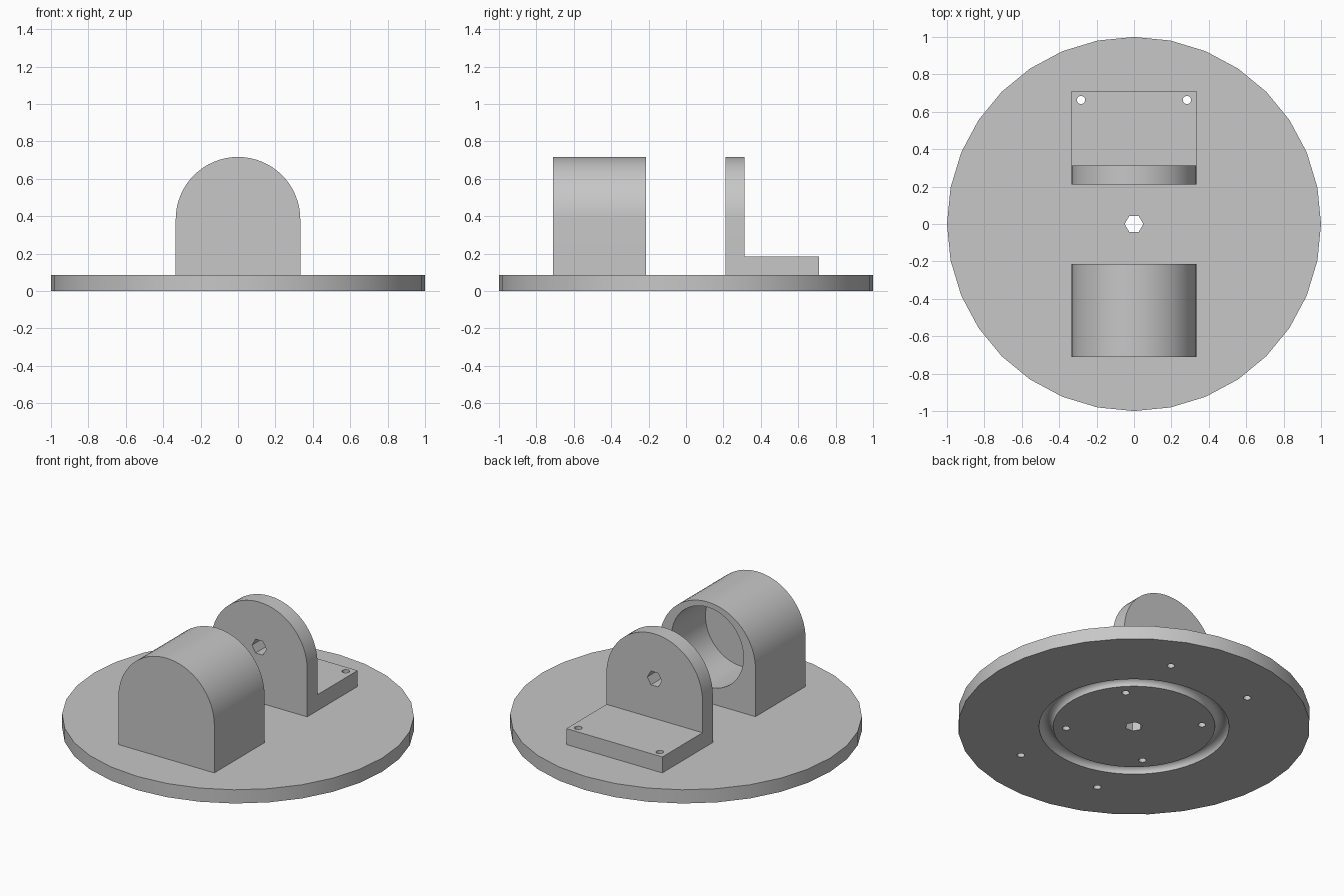
import bpy, bmesh
from math import pi, sin, cos, radians

cube = bpy.data.objects.get("Cube")
if cube:
    bpy.data.objects.remove(cube, do_unlink=True)

grey = bpy.data.materials.new("plain grey")
grey.use_nodes = True
grey.diffuse_color = (0.57, 0.57, 0.57, 1)
grey.node_tree.nodes["Principled BSDF"].inputs["Base Color"].default_value = grey.diffuse_color

BASE_TOP = 0.086      # top of the round base
HALF = 0.333          # half width of the arches
ARCH_Z = 0.384        # where the arches turn round
AXIS_Z = 0.434        # height of the bore and shaft hole
FOOT_TOP = 0.186


def circle(r, sides, cx=0, cy=0):
    return [(cx + r * cos(2 * pi * i / sides), cy + r * sin(2 * pi * i / sides))
            for i in range(sides)]


def arch():
    top = [(HALF * cos(pi * i / 32), ARCH_Z + HALF * sin(pi * i / 32)) for i in range(33)]
    return [(-HALF, BASE_TOP), (HALF, BASE_TOP)] + top


def prism(name, outline, start, end, along="z"):
    """Extrude an xy outline along z, or an xz outline along y."""
    bm = bmesh.new()
    place = (lambda p, t: (p[0], p[1], t)) if along == "z" else (lambda p, t: (p[0], t, p[1]))
    low = [bm.verts.new(place(p, start)) for p in outline]
    high = [bm.verts.new(place(p, end)) for p in outline]
    bm.faces.new(low)
    bm.faces.new(high)
    n = len(outline)
    for i in range(n):
        j = (i + 1) % n
        bm.faces.new((low[i], low[j], high[j], high[i]))
    bmesh.ops.recalc_face_normals(bm, faces=bm.faces)
    mesh = bpy.data.meshes.new(name)
    bm.to_mesh(mesh)
    bm.free()
    mesh.materials.append(grey)
    ob = bpy.data.objects.new(name, mesh)
    bpy.context.collection.objects.link(ob)
    return ob


def select(ob):
    bpy.ops.object.select_all(action="DESELECT")
    ob.select_set(True)
    bpy.context.view_layer.objects.active = ob


def combine(target, tool, operation="DIFFERENCE"):
    select(target)
    mod = target.modifiers.new("combine", "BOOLEAN")
    mod.operation = operation
    mod.solver = "EXACT"
    mod.object = tool
    bpy.ops.object.modifier_apply(modifier=mod.name)


def discard(tool):
    bpy.data.objects.remove(tool, do_unlink=True)


# Round base with a bearing groove and hexagonal centre hole
base = prism("round_base", circle(1, 32), 0, BASE_TOP)
bpy.ops.mesh.primitive_torus_add(major_segments=64, minor_segments=24,
                                 major_radius=0.5, minor_radius=0.04)
groove = bpy.context.object
combine(base, groove)
discard(groove)
hex_hole = prism("hex_cutter", circle(0.05, 6), -0.1, 0.2)
combine(base, hex_hole)
discard(hex_hole)

# Arched housing with a blind bore opening to the back
housing = prism("arched_housing", arch(), -0.71, -0.213, "y")
bore = prism("bore_cutter", circle(0.25, 64, 0, AXIS_Z), -0.55, -0.1, "y")
combine(housing, bore)
discard(bore)

# Arched bracket with a mounting foot
bracket = prism("arched_bracket", arch(), 0.21, 0.312, "y")
foot_outline = [(-HALF, 0.25), (HALF, 0.25), (HALF, 0.71), (-HALF, 0.71)]
foot = prism("foot", foot_outline, BASE_TOP, FOOT_TOP)
combine(bracket, foot, "UNION")
discard(foot)
shaft_hole = prism("shaft_cutter", circle(0.05, 6, 0, AXIS_Z), 0.1, 0.4, "y")
combine(bracket, shaft_hole)
discard(shaft_hole)

# Screw holes from below, through the base and into both mounts
for x in (-0.283, 0.283):
    for y in (-0.663, -0.263, 0.263, 0.663):
        screw = prism("screw_cutter", circle(0.022, 16, x, y), -0.1, FOOT_TOP + 0.01)
        combine(base, screw)
        combine(housing if y < 0 else bracket, screw)
        discard(screw)

for part in (base, housing, bracket):
    select(part)
    bpy.ops.object.shade_smooth_by_angle(angle=radians(30))
